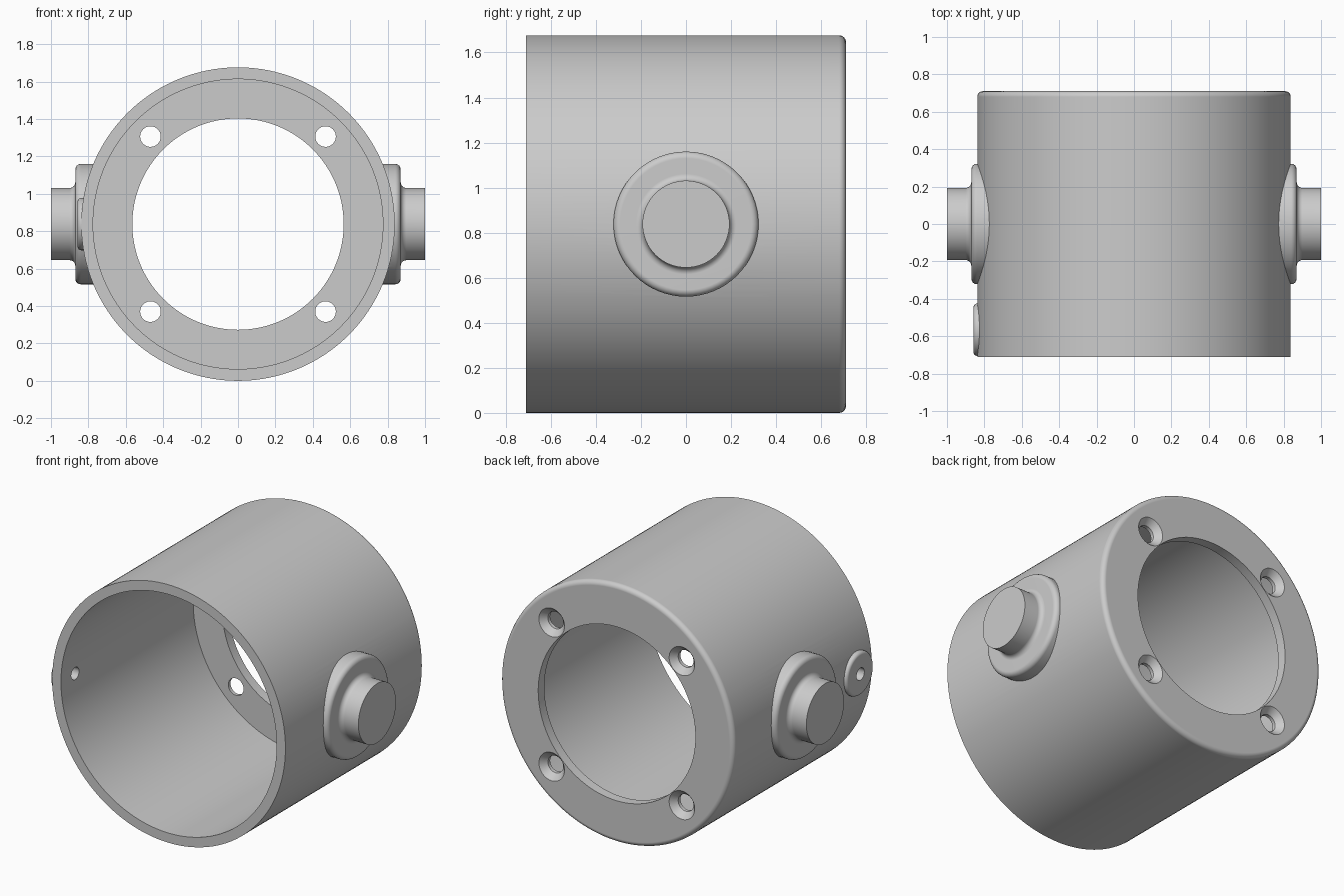
import bpy, bmesh, math
from mathutils import Vector, Matrix

cube = bpy.data.objects.get("Cube")
if cube:
    bpy.data.objects.remove(cube, do_unlink=True)

R, BORE, HALF, WALL = 0.838, 0.775, 0.71, 0.063   # main housing sizes
CENTRE = Vector((0, 0, R))

steel = bpy.data.materials.new("grey_steel")
steel.use_nodes = True
GREY = (0.6, 0.6, 0.6, 1)
steel.diffuse_color = GREY
steel.node_tree.nodes["Principled BSDF"].inputs["Base Color"].default_value = GREY


def arc(r, a, radius, start, end, steps=6):
    """Rounded corner of a (radius, along-axis) profile."""
    angles = [math.radians(start + (end - start) * i / steps) for i in range(steps + 1)]
    return [(r + radius * math.cos(t), a + radius * math.sin(t)) for t in angles]


def lathe(name, profile, direction, origin=CENTRE, segments=64):
    """Closed solid turned about an axis through origin."""
    bm = bmesh.new()
    rings = []
    for r, a in profile:
        rings.append([bm.verts.new((r * math.cos(t), r * math.sin(t), a))
                      for t in (math.tau * i / segments for i in range(segments))])
    for low, high in zip(rings, rings[1:]):
        for i in range(segments):
            j = (i + 1) % segments
            bm.faces.new((low[i], low[j], high[j], high[i]))
    bm.faces.new(rings[0][::-1])
    bm.faces.new(rings[-1])
    bmesh.ops.recalc_face_normals(bm, faces=bm.faces)
    turn = Vector(direction).to_track_quat('Z', 'Y').to_matrix().to_4x4()
    bm.transform(Matrix.Translation(origin) @ turn)
    mesh = bpy.data.meshes.new(name)
    bm.to_mesh(mesh)
    bm.free()
    mesh.materials.append(steel)
    obj = bpy.data.objects.new(name, mesh)
    bpy.context.collection.objects.link(obj)
    return obj


def combine(target, tool, operation):
    """Apply a boolean and discard the tool."""
    mod = target.modifiers.new(operation.title(), 'BOOLEAN')
    mod.operation, mod.solver, mod.object = operation, 'EXACT', tool
    bpy.context.view_layer.objects.active = target
    bpy.ops.object.modifier_apply(modifier=mod.name)
    bpy.data.objects.remove(tool, do_unlink=True)


# Housing barrel with a rounded back rim
BACK = (0, 1, 0)
housing = lathe("housing", [(R, -HALF)] + arc(R - 0.03, HALF - 0.03, 0.03, 0, 90),
                BACK, segments=160)

# Side trunnions: rounded collar, fillet, pin
trunnion = ([(0.322, 0.6)] + arc(0.292, 0.84, 0.03, 0, 90)
            + arc(0.223, 0.9, 0.03, 270, 180) + [(0.193, 1.0)])
for side in (-1, 1):
    combine(housing, lathe("trunnion", trunnion, (side, 0, 0)), 'UNION')

# Small round pad near the open end
pad_centre = CENTRE + Vector((0, -0.565, 0))
pad = [(0.14, 0.7)] + arc(0.12, 0.838, 0.02, 0, 90)
combine(housing, lathe("pad", pad, (-1, 0, 0), pad_centre), 'UNION')

# Main bore and the opening in the back plate
combine(housing, lathe("bore", [(BORE, -1), (BORE, HALF - WALL)], BACK, segments=160), 'DIFFERENCE')
combine(housing, lathe("opening", [(0.565, 0), (0.565, 1)], BACK, segments=128), 'DIFFERENCE')

# Hole through the pad
combine(housing, lathe("pad_hole", [(0.04, 0.5), (0.04, 1)], (-1, 0, 0), pad_centre, 32), 'DIFFERENCE')

# Four countersunk screw holes
screw = [(0.055, 0.4), (0.055, HALF - 0.04), (0.092, HALF), (0.092, 0.9)]
for sx in (-1, 1):
    for sz in (-1, 1):
        spot = CENTRE + Vector((sx * 0.468, 0, sz * 0.468))
        combine(housing, lathe("screw_hole", screw, BACK, spot, 40), 'DIFFERENCE')

# Smooth shading with crisp edges
bpy.ops.object.select_all(action='DESELECT')
housing.select_set(True)
bpy.context.view_layer.objects.active = housing
bpy.ops.object.shade_smooth_by_angle(angle=math.radians(30))
weighted = housing.modifiers.new("Weighted normals", 'WEIGHTED_NORMAL')
weighted.keep_sharp = True
